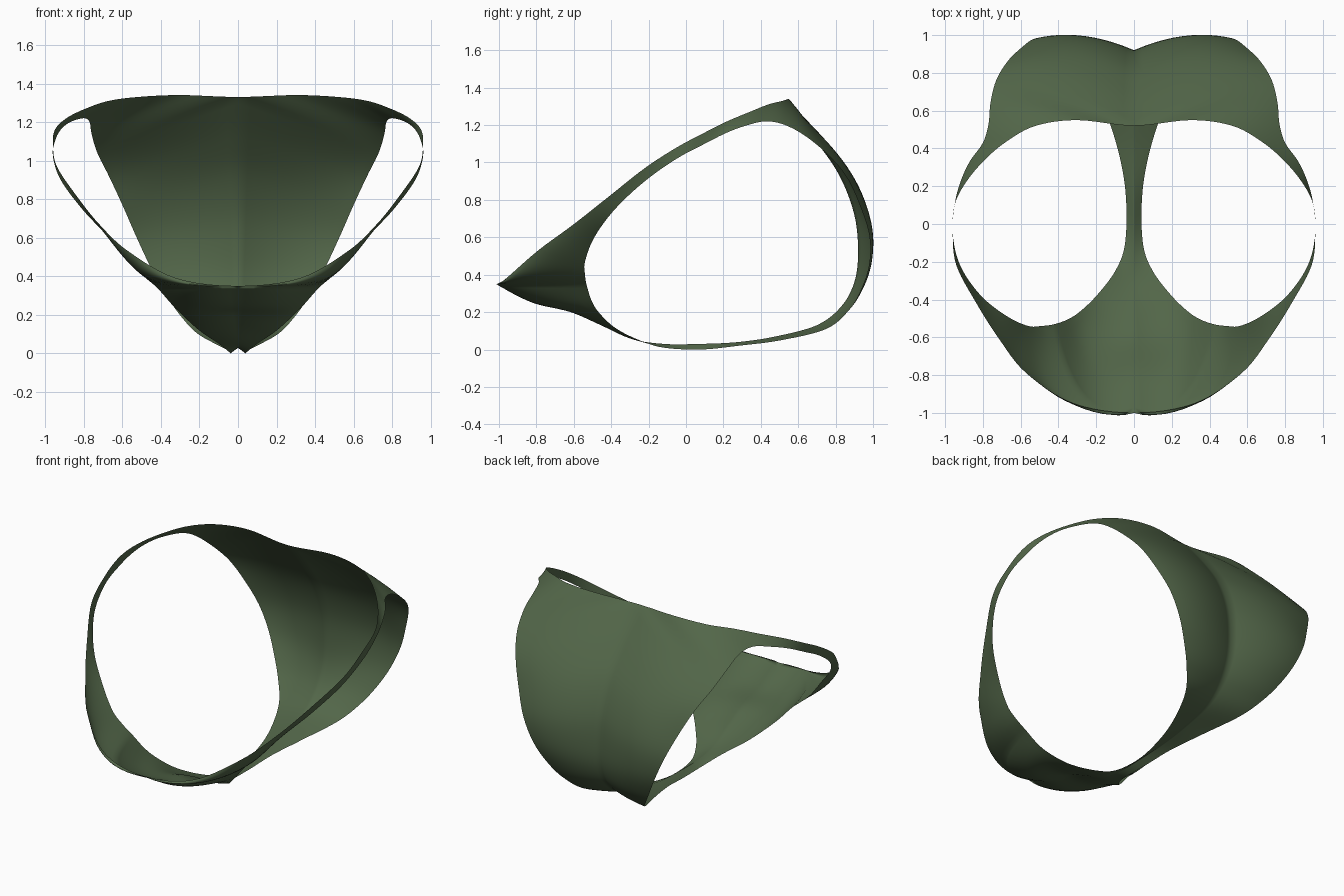
import bpy
import bmesh
from mathutils import Vector

STEPS = 6      # subdivisions between stations
ROWS = 14      # rows from outer border to leg opening

cube = bpy.data.objects.get("Cube")
if cube:
    bpy.data.objects.remove(cube, do_unlink=True)

# Stations in hundredths: outer border point, leg opening point, bulge
# Waistband, from front centre round the left side to the back centre
waist = [
    ((0, -100, 35), (42, -53, 34), 17),
    ((32, -95, 39), (49, -54, 40), 10),
    ((57, -79, 53), (56, -54, 47), 4),
    ((72, -60, 67), (67, -49, 60), 1),
    ((84, -41, 82), (81, -38, 75), 0),
    ((94, -22, 97), (92, -22, 90), 0),
    ((96, -5, 108), (96, -5, 102), 0),
    ((95, 10, 116), (95, 10, 110), 0),
    ((89, 22, 122), (92, 22, 116), 0),
    ((79, 34, 127), (87, 33, 120), 0),
    ((67, 44, 131), (80, 43, 122), 0),
    ((52, 52, 133), (77, 53, 120), 1),
    ((30, 55, 134), (76, 64, 114), 3),
]
# Centre seam, from the back waist under the gusset to the front waist
seam = [
    ((0, 52, 133), (73, 76, 104), 5),
    ((0, 69, 112), (67, 86, 92), 6),
    ((0, 82, 93), (60, 93, 77), 6),
    ((0, 90, 72), (53, 98, 61), 5),
    ((0, 92, 52), (46, 98, 46), 4),
    ((0, 90, 36), (39, 94, 33), 3),
    ((0, 83, 23), (31, 87, 21), 2),
    ((0, 70, 13), (22, 75, 11), 1),
    ((0, 48, 7), (12, 51, 5), 0),
    ((0, 28, 4), (6, 28, 2), 0),
    ((0, 8, 3), (4, 8, 0), 0),
    ((0, -12, 3), (5, -12, 1), 0),
    ((0, -30, 6), (10, -25, 5), 1),
    ((0, -48, 15), (19, -37, 11), 3),
    ((0, -61, 21), (27, -45, 18), 7),
    ((0, -80, 25), (34, -50, 25), 13),
]


def vec(p):
    return Vector(p) / 100


def flip(p):
    return Vector((-p.x, p.y, p.z))


def spline(pts):
    """Smooth curve through pts[1:-1]; the end points only guide tangents."""
    out = []
    for a, b, c, d in zip(pts, pts[1:], pts[2:], pts[3:]):
        for k in range(STEPS):
            t = k / STEPS
            out.append(b + (c - a) * t / 2
                       + (a * 2 - b * 5 + c * 4 - d) * t * t / 2
                       + (b * 3 - a - c * 3 + d) * t ** 3 / 2)
    return out


# Border curves: waist is symmetric at its ends, seam runs straight out
w = [vec(s[0]) for s in waist + seam[:1]]
s = [vec(p[0]) for p in seam + waist[:1]]
outer = spline([flip(w[1])] + w + [flip(w[-2])])
outer += spline([s[0] * 2 - s[1]] + s + [s[-1] * 2 - s[-2]])

stations = waist + seam
leg = [vec(p[1]) for p in stations]
leg = spline([leg[-1]] + leg + leg[:2])
bulge = [Vector((p[2] / 100, 0, 0)) for p in stations]
bulge = spline([bulge[-1]] + bulge + bulge[:2])

# Loft the left half between the border and the leg opening
bm = bmesh.new()
rings = []
for o, l, b in zip(outer, leg, bulge):
    mid = (o + l) / 2
    out_dir = Vector((mid.x, mid.y, 0)).normalized()
    ctrl = mid + out_dir * b.x * 2
    ring = []
    for r in range(ROWS + 1):
        t = r / ROWS
        ring.append(bm.verts.new(o * (1 - t) ** 2 + ctrl * 2 * t * (1 - t) + l * t * t))
    rings.append(ring)
for i, ring in enumerate(rings):
    nxt = rings[(i + 1) % len(rings)]
    for r in range(ROWS):
        face = bm.faces.new((ring[r], ring[r + 1], nxt[r + 1], nxt[r]))
        face.smooth = True

mesh = bpy.data.meshes.new("briefs")
bm.to_mesh(mesh)
bm.free()
briefs = bpy.data.objects.new("briefs", mesh)
bpy.context.collection.objects.link(briefs)

# Right half
mirror = briefs.modifiers.new("right_half", 'MIRROR')
mirror.use_clip = True
mirror.merge_threshold = 0.001

# Fabric colour
green = (0.085, 0.133, 0.066, 1)
fabric = bpy.data.materials.new("olive_green_fabric")
fabric.use_nodes = True
fabric.diffuse_color = green
bsdf = next(n for n in fabric.node_tree.nodes if n.type == 'BSDF_PRINCIPLED')
bsdf.inputs["Base Color"].default_value = green
bsdf.inputs["Roughness"].default_value = 0.8
mesh.materials.append(fabric)
